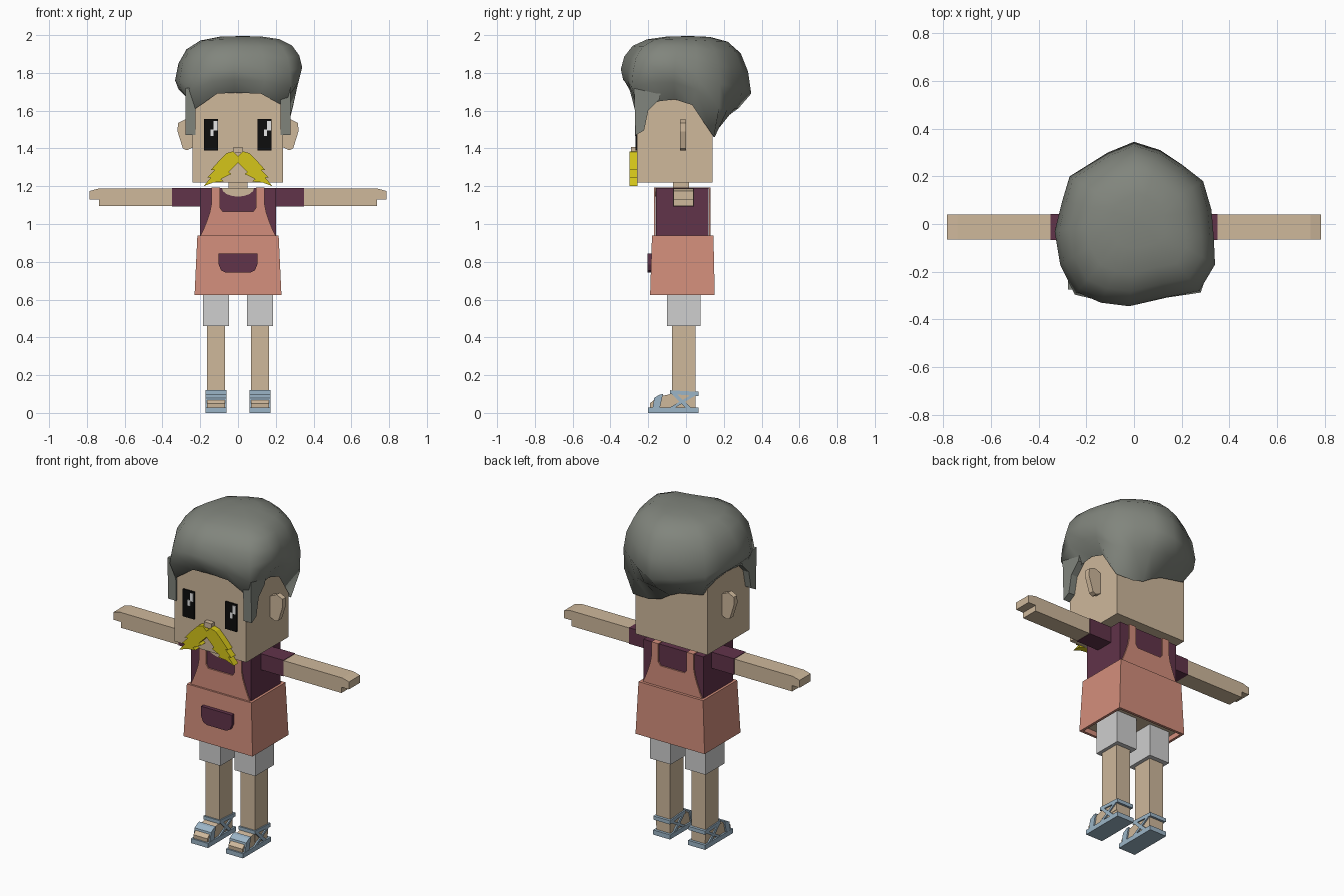
import bpy, bmesh, math
from mathutils import Vector

if "Cube" in bpy.data.objects:
    bpy.data.objects.remove(bpy.data.objects["Cube"])


def material(name, r, g, b):
    m = bpy.data.materials.new(name)
    m.use_nodes = True
    m.diffuse_color = (r, g, b, 1)
    bsdf = next(n for n in m.node_tree.nodes if n.type == 'BSDF_PRINCIPLED')
    bsdf.inputs["Base Color"].default_value = (r, g, b, 1)
    bsdf.inputs["Roughness"].default_value = 0.9
    return m


SKIN = material("skin", .62, .48, .33)
APRON = material("salmon", .65, .27, .2)
SHIRT = material("plum", .12, .033, .068)
SHORTS = material("light grey", .62, .62, .62)
SANDAL = material("dusty blue", .33, .46, .57)
YELLOW = material("yellow", .66, .56, .01)
HAIR = material("grey hair", .22, .235, .205)
BLACK = material("black", .004, .004, .004)
WHITE = material("white", .85, .85, .85)


def finish(name, bm, *mats):
    bmesh.ops.recalc_face_normals(bm, faces=bm.faces)
    mesh = bpy.data.meshes.new(name)
    bm.to_mesh(mesh)
    bm.free()
    for m in mats:
        mesh.materials.append(m)
    ob = bpy.data.objects.new(name, mesh)
    bpy.context.scene.collection.objects.link(ob)
    return ob


def prism(name, pts, axis, a, b, mat):
    """Extrude a 2D outline along x (outline in y, z) or y (outline in x, z)."""
    bm = bmesh.new()
    place = (lambda p, d: (d, p[0], p[1])) if axis == 'x' else (lambda p, d: (p[0], d, p[1]))
    low = [bm.verts.new(place(p, a)) for p in pts]
    high = [bm.verts.new(place(p, b)) for p in pts]
    bm.faces.new(low)
    bm.faces.new(high)
    n = len(pts)
    for i in range(n):
        j = (i + 1) % n
        bm.faces.new((low[i], low[j], high[j], high[i]))
    return finish(name, bm, mat)


def box(name, x, y, z, mat):
    outline = [(x[0], z[0]), (x[1], z[0]), (x[1], z[1]), (x[0], z[1])]
    return prism(name, outline, 'y', y[0], y[1], mat)


def mirrored(half):
    """Close a half outline with its reflection across x = 0."""
    return half + [(-x, z) for x, z in reversed(half) if x > 0]


# Head and neck
box("head", (-.24, .237), (-.26, .14), (1.22, 1.78), SKIN)
box("neck", (-.05, .05), (-.07, .015), (1.17, 1.24), SKIN)
box("nose", (-.025, .025), (-.29, -.25), (1.375, 1.407), SKIN)

# Shirt with a scooped neckline
box("shirt", (-.2, .2), (-.16, .12), (.9, 1.19), SHIRT)
scoop = [(.085 * math.cos(a), 1.19 - .045 * math.sin(a))
         for a in (math.pi * i / 8 for i in range(9))]
prism("neckline", scoop, 'y', -.164, -.159, SKIN)

# Apron skirt, flared, with a recessed underside
bm = bmesh.new()
rings = []
for z, x, y0, y1 in ((.94, .215, -.18, .145), (.625, .23, -.19, .152)):
    rings.append([bm.verts.new(c) for c in ((-x, y0, z), (x, y0, z), (x, y1, z), (-x, y1, z))])
bm.faces.new(rings[0])
for i in range(4):
    j = (i + 1) % 4
    bm.faces.new((rings[0][i], rings[0][j], rings[1][j], rings[1][i]))
base = bm.faces.new(rings[1])
bmesh.ops.recalc_face_normals(bm, faces=bm.faces)
bmesh.ops.inset_region(bm, faces=[base], thickness=.022)
recess = bmesh.ops.extrude_face_region(bm, geom=[base])["geom"]
bmesh.ops.delete(bm, geom=[base], context='FACES_ONLY')
bmesh.ops.translate(bm, vec=(0, 0, .03), verts=[g for g in recess if isinstance(g, bmesh.types.BMVert)])
for g in recess:
    if isinstance(g, bmesh.types.BMFace):
        g.material_index = 1
finish("apron_skirt", bm, APRON, SKIN)

# Apron bib panels and shoulder straps
bib = mirrored([(.2, .935), (.185, .965), (.165, 1.015), (.15, 1.06), (.14, 1.11),
                (.14, 1.19), (.095, 1.19), (.095, 1.085), (.08, 1.065)])
prism("front_bib", bib, 'y', -.169, -.161, APRON)
prism("back_bib", bib, 'y', .121, .129, APRON)
for side, s in (("left", 1), ("right", -1)):
    box(side + "_strap", (s * .095, s * .14), (-.169, .129), (1.187, 1.194), APRON)

# Pocket
prism("pocket", mirrored([(.102, .845), (.102, .785), (.09, .755), (.065, .742)]),
      'y', -.205, -.17, SHIRT)

# Moustache
whisker = [(0, 1.36), (.025, 1.385), (.06, 1.375), (.1, 1.335), (.145, 1.285), (.125, 1.285),
           (.165, 1.245), (.145, 1.245), (.182, 1.2), (.13, 1.22), (.075, 1.225),
           (.09, 1.238), (.035, 1.265), (.05, 1.275), (0, 1.325)]
prism("moustache", mirrored(whisker), 'y', -.3, -.258, YELLOW)

# Eyes with highlights placed on the same side of both
for side, x in (("left", .14), ("right", -.143)):
    box(side + "_eye", (x - .038, x + .038), (-.268, -.259), (1.39, 1.555), BLACK)
    box(side + "_eye_glint", (x + .014, x + .034), (-.271, -.267), (1.495, 1.545), WHITE)
    box(side + "_eye_spark", (x - .003, x + .014), (-.271, -.267), (1.465, 1.5), WHITE)

# Paired parts
EAR = [(.23, 1.41), (.27, 1.39), (.292, 1.4), (.32, 1.49), (.318, 1.535), (.28, 1.553), (.23, 1.53)]
ARM = [(.34, 1.095), (.735, 1.095), (.735, 1.13), (.785, 1.13), (.785, 1.175), (.74, 1.187), (.34, 1.187)]
BURN = [(-.275, 1.72), (-.267, 1.47), (-.222, 1.495), (-.2, 1.6), (-.14, 1.66), (-.13, 1.72)]
FOOT = [(-.19, .02), (-.192, .05), (-.15, .085), (-.08, .1), (.05, .1), (.05, .02)]
TOE_STRAP = [(-.178, .02), (-.168, .08), (-.14, .097), (-.122, .1), (-.14, .02)]
ANKLE_BAND = [(-.085, .1), (-.085, .12), (.065, .112), (.065, .09)]
CROSS_A = [(-.08, .105), (-.055, .105), (.035, .02), (.005, .02)]
CROSS_B = [(-.1, .02), (-.07, .02), (.063, .1), (.035, .1)]
for side, s in (("left", 1), ("right", -1)):
    def flip(pts):
        return [(s * x, z) for x, z in pts]
    prism(side + "_ear", flip(EAR), 'y', -.032, 0, SKIN)
    prism(side + "_arm", flip(ARM), 'y', -.065, .04, SKIN)
    box(side + "_sleeve", (s * .19, s * .35), (-.068, .043), (1.093, 1.19), SHIRT)
    prism(side + "_sideburn", BURN, 'x', s * .225, s * .278, HAIR)
    box(side + "_shorts_leg", (s * .047, s * .185), (-.1, .078), (.46, .68), SHORTS)
    box(side + "_leg", (s * .07, s * .165), (-.075, .05), (.05, .47), SKIN)
    prism(side + "_foot", FOOT, 'x', s * .07, s * .163, SKIN)
    box(side + "_sandal_sole", (s * .06, s * .173), (-.2, .066), (0, .028), SANDAL)
    for part, pts in (("toe_strap", TOE_STRAP), ("ankle_band", ANKLE_BAND),
                      ("cross_strap", CROSS_A), ("heel_strap", CROSS_B)):
        prism(side + "_" + part, pts, 'x', s * .062, s * .172, SANDAL)

# Hair: widest outline as (x, y, height of widest point, hairline height)
OUTLINE = [(0, .345, 1.69, 1.52), (.11, .31, 1.72, 1.48), (.2, .25, 1.73, 1.46),
           (.29, .18, 1.74, 1.46), (.325, .06, 1.78, 1.63), (.335, -.06, 1.82, 1.66),
           (.34, -.17, 1.83, 1.65), (.275, -.28, 1.81, 1.62), (.14, -.305, 1.81, 1.69),
           (-.02, -.345, 1.82, 1.695), (-.14, -.33, 1.81, 1.69), (-.24, -.285, 1.78, 1.61),
           (-.31, -.17, 1.76, 1.65), (-.333, -.03, 1.76, 1.66), (-.3, .1, 1.74, 1.65),
           (-.27, .2, 1.72, 1.58), (-.11, .3, 1.7, 1.55)]
CROWN = [(1, 0), (.95, .38), (.83, .7), (.62, .9), (.33, .985)]
TOP = Vector((.02, .02, 1.995))
bm = bmesh.new()
columns = []
for x, y, belly, hem in OUTLINE:
    # Hem follows the sides of the head
    dy = y + .06
    k = min(.25 / max(abs(x), .001), .212 / max(abs(dy), .001))
    bottom = Vector((x * k, dy * k - .06, hem))
    wide = Vector((x, y, belly))
    middle = bottom.lerp(wide, .55) + Vector((x, y, 0)) * .06
    column = [bottom, middle]
    for r, h in CROWN:
        p = TOP.lerp(wide, r)
        p.z = belly + (TOP.z - belly) * h
        column.append(p)
    columns.append([bm.verts.new(p) for p in column])
crown = bm.verts.new(TOP)
for i, a in enumerate(columns):
    b = columns[(i + 1) % len(columns)]
    for k in range(len(a) - 1):
        bm.faces.new((a[k], b[k], b[k + 1], a[k + 1]))
    bm.faces.new((a[-1], b[-1], crown))
hair = finish("hair", bm, HAIR)
hair.data.polygons.foreach_set("use_smooth", [True] * len(hair.data.polygons))
